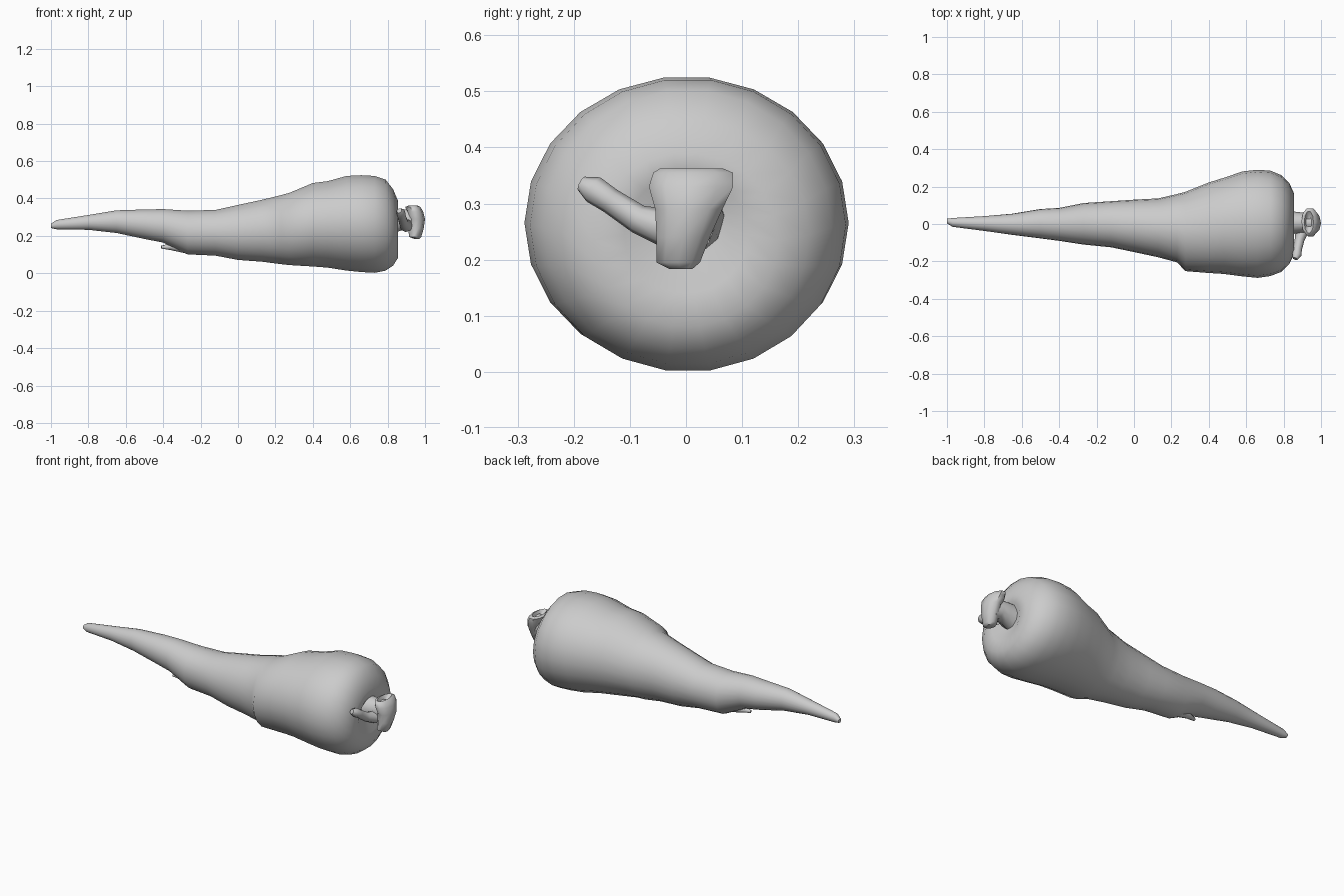
import bpy, bmesh, math
from mathutils import Vector

if "Cube" in bpy.data.objects:
    bpy.data.objects.remove(bpy.data.objects["Cube"])


def loft(name, rings, angle=50):
    """Skin a list of equal-length point rings, closing both ends."""
    bm = bmesh.new()
    loops = [[bm.verts.new(p) for p in ring] for ring in rings]
    n = len(loops[0])
    for a, b in zip(loops, loops[1:]):
        for i in range(n):
            j = (i + 1) % n
            bm.faces.new((a[i], a[j], b[j], b[i]))
    bm.faces.new(loops[0])
    bm.faces.new(loops[-1])
    bmesh.ops.recalc_face_normals(bm, faces=bm.faces)
    mesh = bpy.data.meshes.new(name)
    bm.to_mesh(mesh)
    bm.free()
    ob = bpy.data.objects.new(name, mesh)
    bpy.context.collection.objects.link(ob)
    bpy.ops.object.select_all(action='DESELECT')
    bpy.context.view_layer.objects.active = ob
    ob.select_set(True)
    bpy.ops.object.shade_smooth_by_angle(angle=math.radians(angle))
    return ob


def x_ring(x, z0, z1, y0, y1, n=22):
    """Elliptical section across x, given its z and y limits."""
    cy, cz, ry, rz = (y0 + y1) / 2, (z0 + z1) / 2, (y1 - y0) / 2, (z1 - z0) / 2
    return [(x, cy + ry * math.cos(2 * math.pi * i / n),
             cz + rz * math.sin(2 * math.pi * i / n)) for i in range(n)]


def tube(name, path, n=8):
    """Tube through (centre, radius) pairs."""
    rings = []
    pts = [Vector(p) for p, r in path]
    for k, (p, r) in enumerate(path):
        d = pts[min(k + 1, len(pts) - 1)] - pts[max(k - 1, 0)]
        q = d.to_track_quat('Z', 'Y')
        rings.append([pts[k] + q @ Vector((r * math.cos(2 * math.pi * i / n),
                                           r * math.sin(2 * math.pi * i / n), 0))
                      for i in range(n)])
    return loft(name, rings)


# Root body: x, z low, z high, y low, y high, ending in the dimpled crown
body = [
    (-1.0, .242, .265, .003, .028), (-.97, .235, .285, -.015, .032),
    (-.8, .232, .312, -.037, .042), (-.65, .215, .337, -.058, .055),
    (-.5, .183, .342, -.077, .08), (-.4, .163, .344, -.09, .086),
    (-.27, .1, .336, -.11, .112), (-.12, .093, .34, -.125, .122),
    (0, .07, .367, -.15, .13), (.13, .06, .395, -.178, .137),
    (.23, .047, .42, -.205, .16), (.275, .042, .432, -.252, .172),
    (.4, .034, .485, -.262, .222), (.48, .028, .495, -.267, .247),
    (.58, .012, .523, -.28, .281), (.66, .004, .527, -.288, .29),
    (.73, .0, .523, -.278, .285), (.79, .012, .503, -.255, .26),
    (.83, .04, .45, -.215, .22), (.855, .08, .39, -.165, .165),
    (.853, .14, .35, -.11, .11), (.83, .2, .32, -.06, .065),
]
loft("root_body", [x_ring(*s) for s in body])

# Stalk neck rising out of the crown
loft("stalk_neck", [x_ring(x, a, b, c, d, 10) for x, a, b, c, d in (
    (.81, .2, .35, -.06, .07), (.87, .225, .345, -.05, .065),
    (.91, .23, .345, -.045, .06), (.95, .2, .35, -.04, .05))])

# Cut stalk head, stacked upwards: z, x low, x high, y low, y high
head = [(.183, .945, .97, -.03, .012), (.195, .915, .98, -.055, .027),
        (.24, .91, .993, -.055, .045), (.29, .91, 1.0, -.058, .068),
        (.33, .9, .99, -.07, .088), (.355, .895, .975, -.062, .087),
        (.362, .91, .96, -.05, .07), (.34, .92, .95, -.02, .04)]
rings = []
for z, x0, x1, y0, y1 in head:
    rings.append([((x0 + x1) / 2 + (x1 - x0) / 2 * math.cos(i * math.pi / 5),
                   (y0 + y1) / 2 + (y1 - y0) / 2 * math.sin(i * math.pi / 5), z)
                  for i in range(10)])
loft("stalk_head", rings)

# Side shoot lying across the crown
tube("side_shoot", [((.9, -.03, .255), .036), ((.885, -.085, .272), .026),
                    ((.875, -.135, .305), .023), ((.87, -.165, .325), .025),
                    ((.862, -.186, .335), .014)])

# Torn flap of skin under the tail
tube("torn_skin", [((-.41, -.01, .14), .008), ((-.36, 0, .142), .018),
                   ((-.27, 0, .135), .03)])
